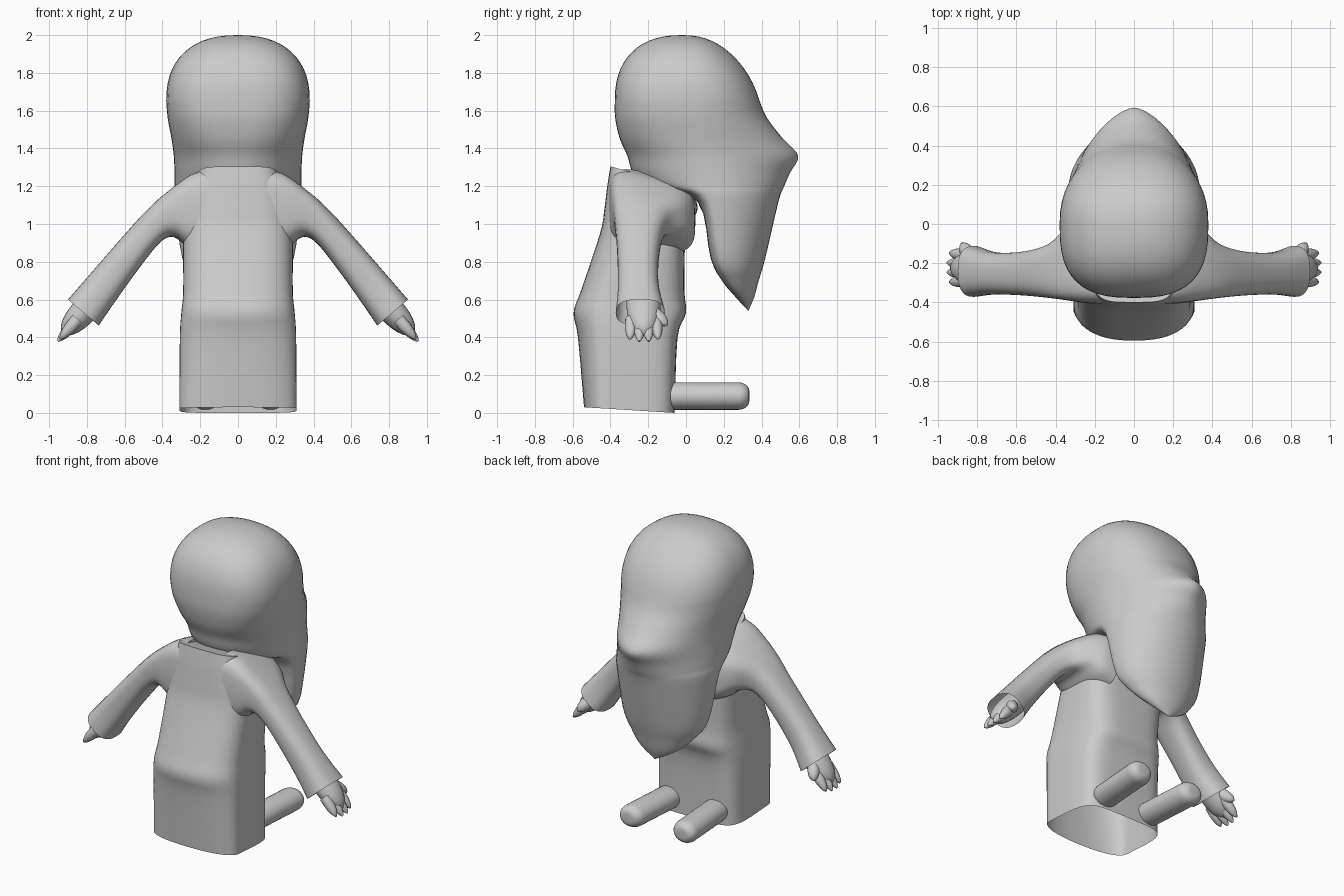
import bpy, bmesh, math
from mathutils import Vector

if "Cube" in bpy.data.objects:
    bpy.data.objects.remove(bpy.data.objects["Cube"])

TAU = 2 * math.pi
grey = bpy.data.materials.new("plain grey")
grey.diffuse_color = (0.6, 0.6, 0.6, 1)
grey.use_nodes = True
grey.node_tree.nodes["Principled BSDF"].inputs["Base Color"].default_value = grey.diffuse_color


def finish(name, bm, angle=50):
    bmesh.ops.remove_doubles(bm, verts=bm.verts, dist=0.0005)
    bmesh.ops.recalc_face_normals(bm, faces=bm.faces)
    mesh = bpy.data.meshes.new(name)
    bm.to_mesh(mesh)
    bm.free()
    ob = bpy.data.objects.new(name, mesh)
    bpy.context.collection.objects.link(ob)
    mesh.materials.append(grey)
    bpy.ops.object.select_all(action='DESELECT')
    ob.select_set(True)
    bpy.context.view_layer.objects.active = ob
    bpy.ops.object.shade_smooth_by_angle(angle=math.radians(angle))


def smooth_rows(rows, steps=4):
    """Catmull-Rom interpolation of section parameters."""
    out, last = [], len(rows) - 1
    for i in range(last):
        quad = [rows[max(0, min(last, i + k))] for k in (-1, 0, 1, 2)]
        for s in range(steps):
            t = s / steps
            out.append([q + t * ((r - p) + t * ((2 * p - 5 * q + 4 * r - u)
                        + t * (3 * q - p - 3 * r + u))) / 2 for p, q, r, u in zip(*quad)])
    return out + [list(rows[last])]


def loft(bm, rings, cap_start=False, cap_end=False):
    loops = [[bm.verts.new(p) for p in ring] for ring in rings]
    n = len(loops[0])
    for a, b in zip(loops, loops[1:]):
        for i in range(n):
            bm.faces.new((a[i], a[(i + 1) % n], b[(i + 1) % n], b[i]))
    if cap_start:
        bm.faces.new(loops[0])
    if cap_end:
        bm.faces.new(loops[-1])


def spow(v, e):
    return math.copysign(abs(v) ** e, v) if abs(v) > 1e-6 else 0.0


def section(z, y0, y1, ym, w, e0, e1, tilt=0, n=48):
    """Horizontal outline: widest at ym, separate curves towards y0 and y1."""
    pts = []
    for i in range(n):
        c, s = math.cos(TAU * i / n), math.sin(TAU * i / n)
        e, reach = (e1, y1 - ym) if s > 0 else (e0, ym - y0)
        y = ym + spow(s, e) * reach
        pts.append((max(w, 0) * spow(c, e), y, z - tilt * (y - y0)))
    return pts


# head, nose and beard: a rounded dome above a lofted lower part
rings = []
for i in range(14):
    a = math.pi / 2 * (1 - i / 14)
    r, h = spow(math.cos(a), 0.85), 0.35 * math.sin(a) ** 0.85
    rings.append(section(1.65 + h, -0.02 - 0.357 * r, -0.02 + (0.41 - 0.3 * h) * r,
                         -0.02 + 0.02 * r, 0.38 * r, 0.9 - 0.18 * r, 0.9))
# z, y0, y1, widest y, half width, curve towards y0, curve towards y1
lower_head = [
    (1.65, -0.377, 0.39, 0, 0.38, 0.72, 0.9),
    (1.56, -0.375, 0.43, 0.02, 0.372, 0.74, 0.98),
    (1.45, -0.35, 0.515, 0.06, 0.352, 0.8, 1.12),
    (1.36, -0.31, 0.594, 0.10, 0.34, 0.9, 1.25),
    (1.27, -0.28, 0.55, 0.13, 0.336, 0.95, 1.16),
    (1.20, -0.20, 0.52, 0.15, 0.335, 0.9, 1.08),
    (1.12, 0.06, 0.49, 0.16, 0.335, 0.6, 1),
    (0.82, 0.13, 0.42, 0.20, 0.295, 0.6, 1),
    (0.70, 0.19, 0.385, 0.24, 0.225, 0.7, 1),
    (0.61, 0.265, 0.36, 0.295, 0.13, 0.8, 1),
    (0.54, 0.33, 0.33, 0.33, 0, 1, 1),
]
bm = bmesh.new()
loft(bm, rings + [section(*r) for r in smooth_rows(lower_head)])
finish("head_and_beard", bm, 70)

# robe, open at the hem: z, y0, y1, widest y, half width, curve towards y1
robe = [
    (0.03, -0.54, -0.06, -0.43, 0.31, 0.36),
    (0.40, -0.572, -0.045, -0.42, 0.308, 0.4),
    (0.53, -0.595, 0, -0.41, 0.30, 0.5),
    (0.65, -0.555, -0.008, -0.37, 0.29, 0.5),
    (0.95, -0.455, 0, -0.24, 0.29, 0.5),
    (1.08, -0.432, 0.055, -0.20, 0.275, 0.6),
    (1.20, -0.417, 0.055, -0.20, 0.24, 0.6),
    (1.305, -0.40, 0.01, -0.20, 0.21, 0.6),
]
bm = bmesh.new()
rings = []
for r in smooth_rows(robe):
    # hem slopes a little, collar slopes down towards the chest
    tilt = max(0, 0.067 - 0.15 * r[0], r[0] - 1.03)
    rings.append(section(*r[:5], 0.85 - 0.45 * max(0, r[0] - 0.5), r[5], tilt))
loft(bm, rings, cap_end=True)
finish("robe", bm)

# sleeve: upper edge x z, lower edge x z, y0, y1
sleeve = [
    (0.14, 1.285, 0.18, 0.84, -0.41, 0.05),
    (0.24, 1.262, 0.27, 0.88, -0.402, 0.04),
    (0.34, 1.20, 0.34, 0.93, -0.39, -0.01),
    (0.45, 1.11, 0.41, 0.905, -0.378, -0.10),
    (0.60, 0.945, 0.52, 0.77, -0.365, -0.14),
    (0.77, 0.75, 0.65, 0.59, -0.36, -0.145),
    (0.90, 0.60, 0.737, 0.462, -0.372, -0.112),
]


def sleeve_ring(xu, zu, xl, zl, y0, y1, side, n=32):
    slope = max(0, min(0.25, zu - 1.03))
    mid, e = (y0 + y1) / 2, 0.78 - slope
    pts = []
    for i in range(n):
        a = TAU * i / n
        y = mid + spow(math.cos(a), e) * (y1 - y0) / 2
        t = 0.5 + 0.5 * spow(math.sin(a), e)
        pts.append((side * (xl + (xu - xl) * t), y,
                    zl + (zu - zl) * t - slope * t * (y - mid + 0.08)))
    return pts


def tapered_limb(bm, start, end, side, radius, power, squash=1.0, n=14):
    """Limb with a rounded tip; squash flattens it across the y axis."""
    p, q = (Vector((side * v[0], v[1], v[2])) for v in (start, end))
    d = (q - p).normalized()
    v = (Vector((0, 1, 0)) - d * d.y).normalized()
    u = d.cross(v) * squash
    rings = []
    for i in range(9):
        t = i / 8
        r = radius * max(0.05, 1 - t ** power) ** 0.6
        rings.append([p.lerp(q, t) + r * (v * math.cos(TAU * k / n) + u * math.sin(TAU * k / n))
                      for k in range(n)])
    loft(bm, rings, True, True)


for side, label in ((1, "right"), (-1, "left")):
    bm = bmesh.new()
    loft(bm, [sleeve_ring(*r, side) for r in smooth_rows(sleeve)], cap_start=True)
    finish(label + "_sleeve", bm)

    # hand: thick palm, four fanned fingers and a thumb
    bm = bmesh.new()
    tapered_limb(bm, (0.75, -0.225, 0.61), (0.93, -0.225, 0.415), side, 0.09, 3.5, 0.8, 20)
    for i in range(4):
        f = i - 1.5
        drop = 0.006 * f * f
        tapered_limb(bm, (0.85, -0.225 + 0.042 * f, 0.495),
                     (0.955 - drop, -0.222 + 0.05 * f, 0.378 + drop), side, 0.034, 2.5)
    tapered_limb(bm, (0.82, -0.19, 0.54), (0.88, -0.10, 0.465), side, 0.04, 3.5)
    finish(label + "_hand", bm, 60)

    # leg: straight barrel with quarter-round ends, slightly splayed
    bm = bmesh.new()
    rings = [(0.11 + s * (0.165 + 0.06 * math.sin(b)), 0.4 + 0.6 * math.cos(b))
             for s, order in ((-1, range(6, -1, -1)), (1, range(7)))
             for b in (math.pi / 12 * k for k in order)]
    rings = [(rings[0][0], 0)] + rings + [(rings[-1][0], 0)]
    loft(bm, [[(side * (0.178 + 0.07 * y) + 0.085 * r * math.cos(TAU * k / 28), y,
                0.089 + 0.073 * r * math.sin(TAU * k / 28)) for k in range(28)]
              for y, r in rings])
    finish(label + "_leg", bm, 60)
